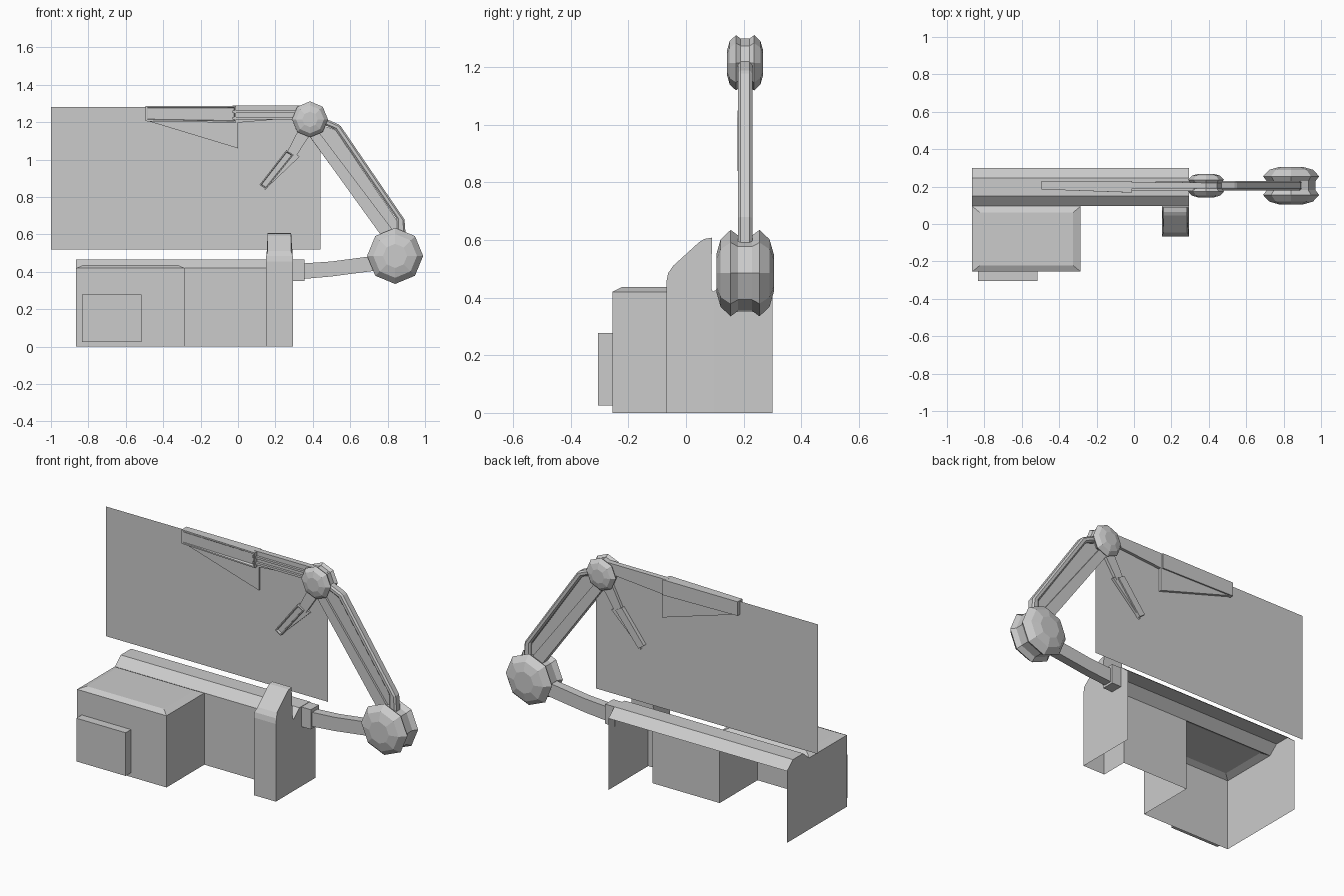
import bpy, bmesh, math

if "Cube" in bpy.data.objects:
    bpy.data.objects.remove(bpy.data.objects["Cube"])

YC = 0.205  # centre plane of the screen and jointed arm


def finish(bm, name):
    me = bpy.data.meshes.new(name)
    bm.to_mesh(me)
    bm.free()
    ob = bpy.data.objects.new(name, me)
    bpy.context.collection.objects.link(ob)
    return ob


def prism(name, pts, t0, t1, axis='y', drop=None, recess=None, taper=None):
    """Extrude an outline along x or y; drop removes faces, recess insets the front face."""
    bm = bmesh.new()
    put = (lambda p, t: (p[0], t, p[1])) if axis == 'y' else (lambda p, t: (t, p[0], p[1]))
    a = [bm.verts.new(put(p, t0)) for p in pts]
    b = [bm.verts.new(put(p, t1)) for p in pts]
    bm.faces.new(a)
    bm.faces.new(b[::-1])
    n = len(pts)
    for i in range(n):
        j = (i + 1) % n
        bm.faces.new((a[i], b[i], b[j], a[j]))
    bmesh.ops.recalc_face_normals(bm, faces=bm.faces[:])
    if taper:
        for v in bm.verts:
            taper(v.co)
    if recess:
        front = [f for f in bm.faces if f.normal.y < -0.9]
        bmesh.ops.inset_individual(bm, faces=front, thickness=recess[0])
        bmesh.ops.inset_individual(bm, faces=front, thickness=0.004, depth=-recess[1])
    if drop:
        gone = [f for f in bm.faces if drop(f.calc_center_median())]
        bmesh.ops.delete(bm, geom=gone, context='FACES')
    return finish(bm, name)


def rect(x0, x1, z0, z1):
    return [(x0, z0), (x1, z0), (x1, z1), (x0, z1)]


def sheet(name, pts):
    bm = bmesh.new()
    bm.faces.new([bm.verts.new(p) for p in pts])
    return finish(bm, name)


def joint(name, x, z, r, d):
    """Eight-sided double dome with a groove around the middle."""
    half = [(0.43, 1), (0.78, 0.85), (1, 0.5), (0.87, 0.24)]
    rings = [(k, -t) for k, t in half] + [(k, t) for k, t in reversed(half)]
    bm = bmesh.new()
    loops = [[bm.verts.new((x + r * k * math.cos(i * math.pi / 4), YC + d * t,
                            z + r * k * math.sin(i * math.pi / 4))) for i in range(8)]
             for k, t in rings]
    bm.faces.new(loops[0])
    bm.faces.new(loops[-1][::-1])
    for p, q in zip(loops, loops[1:]):
        for i in range(8):
            j = (i + 1) % 8
            bm.faces.new((p[i], q[i], q[j], p[j]))
    bmesh.ops.recalc_face_normals(bm, faces=bm.faces[:])
    return finish(bm, name)


# Screen
sheet("screen", [(x, YC, z) for x, z in rect(-1, 0.44, 0.52, 1.28)])

# Console: roof strip and end panels, open at back and bottom
roof = [(0.095, 0.42), (0.15, 0.467), (0.245, 0.467), (0.30, 0.42)]
profile = [(0.095, 0)] + roof + [(0.30, 0)]
prism("console_shell", profile, -0.865, 0.293, 'x',
      drop=lambda c: c.z < 0.25 and -0.8 < c.x < 0.2)

# Recessed front panel
bm = bmesh.new()
f = bm.faces.new([bm.verts.new((x, 0.095, z)) for x, z in rect(-0.285, 0.15, 0, 0.42)])
panel = bm.faces.new([bm.verts.new((x, 0.095, z)) for x, z in rect(-0.25, 0.11, 0.03, 0.39)])
outer, inner = f.verts[:], panel.verts[:]
bm.faces.remove(f)
for i in range(4):
    j = (i + 1) % 4
    bm.faces.new((outer[i], outer[j], inner[j], inner[i]))
bmesh.ops.inset_individual(bm, faces=[panel], thickness=0.013, depth=-0.02)
finish(bm, "front_panel")


# Cabinet with a sloped top border, open at back and bottom
def cabinet_top(co):
    if co.z > 0.43:
        co.x += 0.04 if co.x < -0.5 else -0.04
        co.y += 0.033 if co.y < 0 else -0.033


prism("cabinet", [(-0.255, 0), (-0.255, 0.42), (-0.255, 0.437),
                  (0.095, 0.437), (0.095, 0.42), (0.095, 0)], -0.865, -0.285, 'x',
      drop=lambda c: c.z < 0.01 or (c.y > 0.09 and c.z < 0.4) or abs(c.x + 0.575) > 0.2)
bpy.data.objects["cabinet"].data.transform
for v in bpy.data.objects["cabinet"].data.vertices:
    cabinet_top(v.co)
for side, x, dx in (("left", -0.865, 0.04), ("right", -0.285, -0.04)):
    sheet("cabinet_side_" + side, [(x, -0.255, 0), (x, 0.095, 0), (x, 0.095, 0.42), (x, -0.255, 0.42)])
    sheet("cabinet_slope_" + side, [(x, -0.255, 0.42), (x, 0.095, 0.42),
                                    (x + dx, 0.062, 0.437), (x + dx, -0.222, 0.437)])
prism("cabinet_door", rect(-0.835, -0.515, 0.025, 0.278), -0.305, -0.255,
      drop=lambda c: c.y > -0.256)


# Pillar, slightly narrower above the shoulder
def pillar_taper(co):
    if co.z > 0.49:
        co.x = 0.22 + (co.x - 0.22) * 0.88


prism("pillar", [(-0.068, 0), (-0.068, 0.455), (-0.062, 0.485), (-0.045, 0.51), (0.045, 0.592),
                 (0.065, 0.604), (0.09, 0.608), (0.088, 0.43), (0.095, 0.42), (0.095, 0)],
      0.15, 0.293, 'x', taper=pillar_taper,
      drop=lambda c: c.z < 0.01 or (c.y > 0.0949 and c.z < 0.3))

# Lower arm and its bracket
prism("arm_bracket", rect(0.29, 0.355, 0.35, 0.465), 0.168, 0.242)
prism("lower_arm", [(0.35, 0.362), (0.50, 0.375), (0.84, 0.42), (0.84, 0.50), (0.50, 0.455), (0.35, 0.445)],
      0.18, 0.23)

# Joints with centre cores
joint("elbow_joint", 0.84, 0.485, 0.15, 0.10)
joint("wrist_joint", 0.385, 1.215, 0.096, 0.063)

# Upper arm: outer ridge and inner web
ridge = prism("arm_ridge", [(0.40, 1.235), (0.46, 1.222), (0.545, 1.185), (0.89, 0.68), (0.90, 0.55),
                            (0.85, 0.55), (0.85, 0.68), (0.52, 1.16), (0.45, 1.19), (0.40, 1.19)],
              0.18, 0.23)
bev = ridge.modifiers.new("bevel", 'BEVEL')
bev.width, bev.segments = 0.009, 1
prism("arm_web", [(0.40, 1.20), (0.52, 1.16), (0.86, 0.66), (0.86, 0.55), (0.80, 0.55), (0.37, 1.14)],
      0.195, 0.215)
prism("arm_inner_bar", [(0.43, 1.15), (0.845, 0.60), (0.79, 0.56), (0.375, 1.135)], 0.183, 0.227)

# Forearm rail and framed head with thin fin
prism("forearm", [(-0.03, 1.195), (0.39, 1.23), (0.39, 1.288), (-0.03, 1.288)], 0.19, 0.222)
for i, (za, zb) in enumerate(((1.215, 1.228), (1.25, 1.262))):
    prism("forearm_rail_%d" % i, [(-0.03, za), (0.33, za), (0.33, zb), (-0.03, zb)], 0.176, 0.195)
head = prism("forearm_head", [(-0.495, 1.205), (-0.01, 1.197), (-0.01, 1.287), (-0.495, 1.287)],
             0.168, 0.23, recess=(0.012, 0.018))
for v in head.data.vertices:
    if v.co.x < -0.48 and v.co.y < 0.169:
        v.co.y = 0.185
prism("head_fin", [(-0.495, 1.21), (0.0, 1.06), (0.0, 1.21)], 0.193, 0.222)

# Short lower finger with framed tip and fin
prism("finger_stem", [(0.345, 1.20), (0.41, 1.17), (0.305, 1.01), (0.262, 1.04)], 0.19, 0.222)
prism("finger_tip", [(0.115, 0.865), (0.15, 0.84), (0.298, 1.025), (0.258, 1.05)], 0.178, 0.228,
      recess=(0.008, 0.012))
prism("finger_fin", [(0.14, 0.835), (0.33, 1.016), (0.28, 1.045)], 0.195, 0.22)
